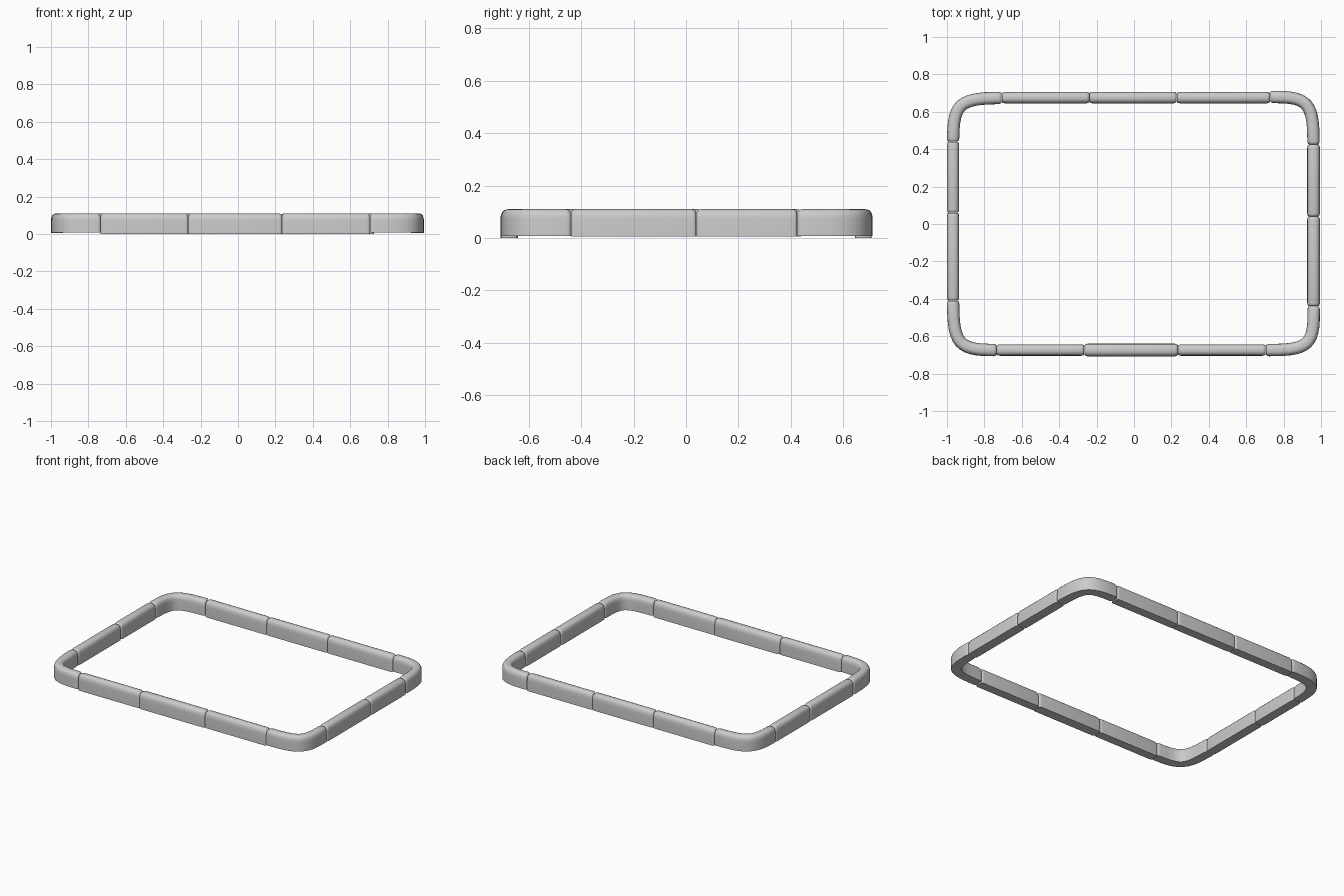
import bpy, bmesh, math
from mathutils import Vector

if "Cube" in bpy.data.objects:
    bpy.data.objects.remove(bpy.data.objects["Cube"])

TOP = 0.11
# half cross-section: (fraction of half width, fraction of height), bottom to crown
HALF = [(1, 0), (1, 0.62), (0.96, 0.76), (0.84, 0.88), (0.62, 0.96), (0.32, 0.995)]
SECTION = HALF + [(0, 1)] + [(-u, v) for u, v in reversed(HALF)]


def stone(name, path, width, z0):
    """Sweep the kerb section along a path of (point, direction, scale)."""
    bm = bmesh.new()
    rings = []
    for p, d, s in path:
        n = Vector((-d.y, d.x))
        h = (TOP - z0) * (1 - (1 - s) * 0.4)
        ring = []
        for u, v in SECTION:
            q = p + n * (u * width / 2 * s)
            ring.append(bm.verts.new((q.x, q.y, z0 + h * v)))
        rings.append(ring)
    k = len(SECTION)
    for a, b in zip(rings, rings[1:]):
        for i in range(k):
            j = (i + 1) % k
            bm.faces.new((a[i], a[j], b[j], b[i]))
    bm.faces.new(rings[0])
    bm.faces.new(rings[-1])
    bmesh.ops.recalc_face_normals(bm, faces=bm.faces)
    me = bpy.data.meshes.new(name)
    bm.to_mesh(me)
    bm.free()
    ob = bpy.data.objects.new(name, me)
    bpy.context.collection.objects.link(ob)
    bpy.ops.object.select_all(action='DESELECT')
    ob.select_set(True)
    bpy.context.view_layer.objects.active = ob
    bpy.ops.object.shade_smooth_by_angle(angle=math.radians(40))


# eased ends: (distance from the end, section scale)
EASE = [(0.001, 0.76), (0.004, 0.88), (0.010, 0.96), (0.018, 1.0)]


def straight(name, a, b, width, z0):
    a, b = Vector(a), Vector(b)
    d = (b - a).normalized()
    path = [(a + d * t, d, s) for t, s in EASE]
    path += [(b - d * t, d, s) for t, s in reversed(EASE)]
    stone(name, path, width, z0)


def corner(name, a, c, b, width, z0, h=0.88, steps=14):
    """Bent stone from a to b, hugging the corner point c."""
    a, b, c = Vector(a), Vector(b), Vector(c)
    p1, p2 = a.lerp(c, h), b.lerp(c, h)
    da, db = (c - a).normalized(), (b - c).normalized()
    path = [(a + da * t, da, s) for t, s in EASE]
    for i in range(2, steps - 1):
        t = i / steps
        r = 1 - t
        p = a * r**3 + p1 * (3 * r * r * t) + p2 * (3 * r * t * t) + b * t**3
        d = (p1 - a) * (r * r) + (p2 - p1) * (2 * r * t) + (b - p2) * (t * t)
        path.append((p, d.normalized(), 1.0))
    path += [(b - db * t, db, s) for t, s in reversed(EASE)]
    stone(name, path, width, z0)


# joint positions along each side
FRONT = [-0.735, -0.265, 0.235, 0.705]
BACK = [-0.707, -0.238, 0.228, 0.728]
LEFT = [-0.41, 0.06, 0.44]
RIGHT = [-0.44, 0.04, 0.425]
YF, YB, XL, XR = -0.674, 0.676, -0.967, 0.960

# straight stones
for i in range(3):
    w = 0.068 if i == 1 else 0.061
    straight(f"front_stone_{i + 1}", (FRONT[i], YF), (FRONT[i + 1], YF), w, 0.0)
    straight(f"back_stone_{i + 1}", (BACK[i], YB), (BACK[i + 1], YB), 0.062, 0.0)
for i in range(2):
    straight(f"left_stone_{i + 1}", (XL, LEFT[i]), (XL, LEFT[i + 1]), 0.065, 0.005)
    straight(f"right_stone_{i + 1}", (XR, RIGHT[i]), (XR, RIGHT[i + 1]), 0.068, 0.005)

# corner stones
corner("front_left_corner", (XL, LEFT[0]), (XL, YF - 0.002), (FRONT[0], YF), 0.066, 0.007)
corner("front_right_corner", (FRONT[3], YF), (XR + 0.008, YF - 0.003), (XR, RIGHT[0]), 0.066, 0.007)
corner("back_right_corner", (XR, RIGHT[2]), (XR, YB + 0.006), (BACK[3], YB + 0.003), 0.066, 0.007)
corner("back_left_corner", (BACK[0], YB - 0.002), (XL, YB - 0.003), (XL, LEFT[2]), 0.066, 0.007)
